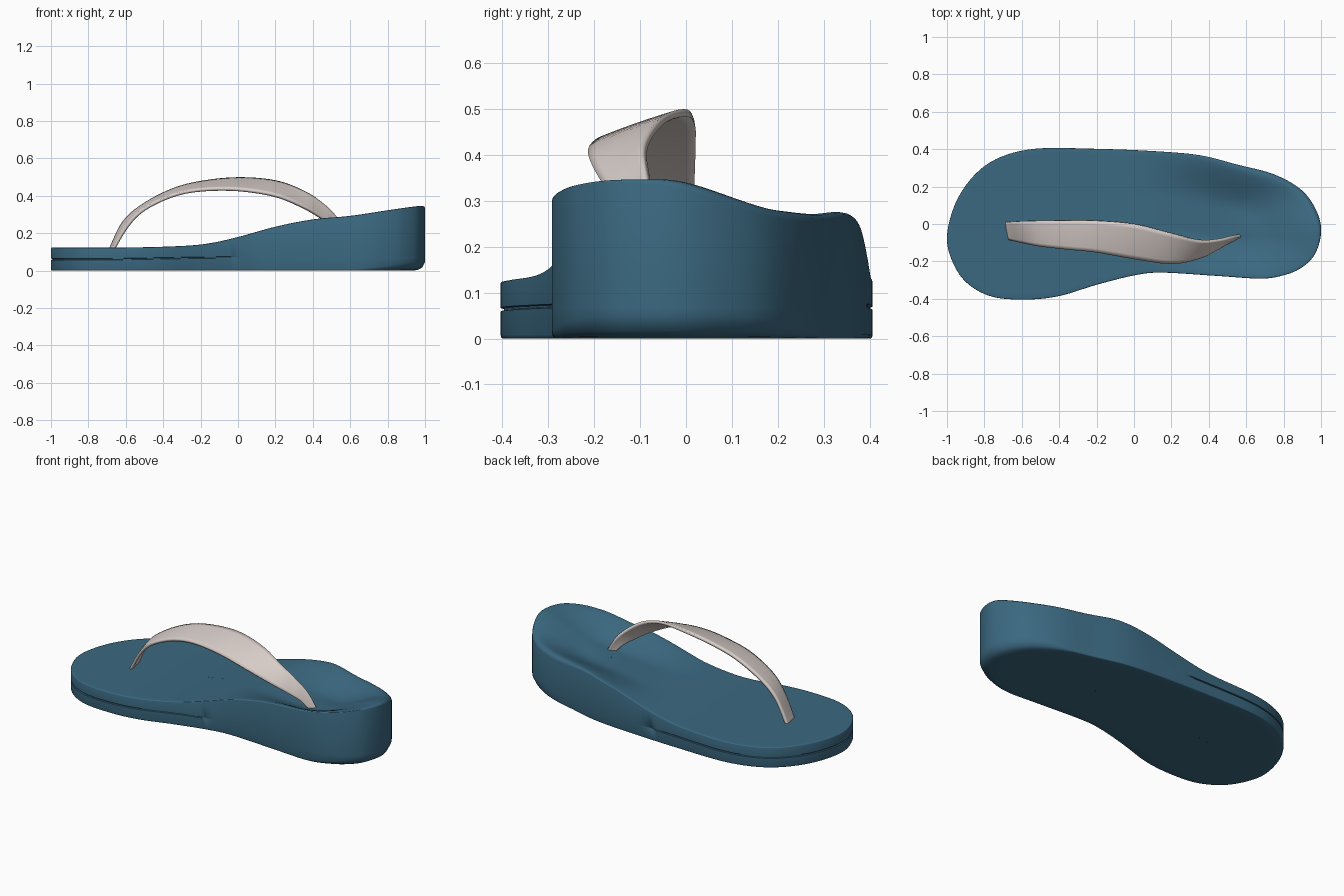
import bpy, bmesh, math
from mathutils import Vector

if "Cube" in bpy.data.objects:
    bpy.data.objects.remove(bpy.data.objects["Cube"])


def material(name, rgb):
    m = bpy.data.materials.new(name)
    m.diffuse_color = (*rgb, 1)
    m.use_nodes = True
    m.node_tree.nodes["Principled BSDF"].inputs["Base Color"].default_value = m.diffuse_color
    return m


def spline(pts, n, closed=False):
    """Catmull-Rom curve with n samples per span."""
    pts = [Vector(p) for p in pts]
    c, out = len(pts), []
    for i in range(c if closed else c - 1):
        if closed:
            a, b, d, e = (pts[(i + k) % c] for k in (-1, 0, 1, 2))
        else:
            b, d = pts[i], pts[i + 1]
            a = pts[i - 1] if i else 2 * b - d
            e = pts[i + 2] if i + 2 < c else 2 * d - b
        for k in range(n):
            t = k / n
            out.append(0.5 * (2 * b + (d - a) * t + (2 * a - 5 * b + 4 * d - e) * t * t
                              + (3 * b - a - 3 * d + e) * t ** 3))
    return out if closed else out + [pts[-1]]


def ramp(v, lo, hi):
    t = min(1, max(0, (v - lo) / (hi - lo)))
    return t * t * (3 - 2 * t)


def add_object(name, bm, mat, angle):
    bmesh.ops.recalc_face_normals(bm, faces=bm.faces)
    me = bpy.data.meshes.new(name)
    bm.to_mesh(me)
    bm.free()
    ob = bpy.data.objects.new(name, me)
    bpy.context.collection.objects.link(ob)
    me.materials.append(mat)
    bpy.ops.object.select_all(action='DESELECT')
    ob.select_set(True)
    bpy.context.view_layer.objects.active = ob
    bpy.ops.object.shade_smooth_by_angle(angle=math.radians(angle))
    return ob


teal = material("teal foam", (0.043, 0.138, 0.215))
cream = material("pale strap", (0.68, 0.61, 0.58))

# Sole outline, clockwise from the toe
outline = spline([(-1, -.07), (-.955, .11), (-.855, .26), (-.72, .355), (-.52, .403), (-.2, .402),
                  (.1, .39), (.35, .368), (.55, .318), (.75, .265), (.9, .178), (.98, .06),
                  (1, -.05), (.965, -.165), (.89, -.237), (.8, -.274), (.68, -.292), (.45, -.278),
                  (.15, -.26), (0, -.275), (-.2, -.325), (-.4, -.385), (-.58, -.404),
                  (-.76, -.388), (-.89, -.318), (-.967, -.21)], 8, True)
N = len(outline)
normals = []
for i in range(N):
    d = (outline[(i + 1) % N] - outline[i - 1]).normalized()
    normals.append(Vector((-d.y, d.x)))

# Height of the rim along the foot
profile = spline([(-1, .124), (-.7, .123), (-.4, .128), (-.18, .142), (0, .18), (.2, .235),
                  (.4, .274), (.6, .293), (.8, .323), (.95, .344), (1.01, .348)], 12)


def height(x, y):
    z = profile[-1].y
    for a, b in zip(profile, profile[1:]):
        if x <= b.x:
            z = a.y + (b.y - a.y) * max(0, (x - a.x) / (b.x - a.x))
            break
    return z - .05 * ramp(x, .35, .9) * ramp(y, -.06, .2)


def cup(x, t):
    """Depth of the heel hollow, t from rim (0) to middle (1)."""
    return .08 * ramp(x, -.05, .5) * ramp(t, -.08, .75) * (1 - .3 * ramp(x, .55, .95))


def spine(x):
    x = min(.55, max(-.65, x))
    return Vector((x, .06 - .08 * ramp(abs(x), .1, .7)))


# Sole: rings up the wall, then rings closing the top and bottom
bm = bmesh.new()
rings = []


def ring(fn):
    rings.append([bm.verts.new(fn(outline[i], normals[i])) for i in range(N)])


def wall(zfn, inset):
    def fn(p, n):
        q = p - n * inset(p)
        return (q.x, q.y, zfn(q))
    ring(fn)


def cap(t, inset, zfn):
    def fn(p, n):
        q = (p - n * inset(p)).lerp(spine(p.x), t)
        return (q.x, q.y, zfn(q))
    ring(fn)


heel = lambda x: ramp(x, .6, 1)
under = lambda p: .006 + .06 * heel(p.x)
for t in (1, .7, .4, .15):
    cap(t, under, lambda q: 0)
for a in (0, 25, 50, 90):                        # rounded lower edge, larger at the heel
    s, c = math.sin(math.radians(a)), math.cos(math.radians(a))
    wall(lambda q, c=c: (.008 + .04 * heel(q.x)) * (1 - c),
         lambda p, s=s: under(p) * (1 - s))
groove = lambda p: .007 * (1 - ramp(p.x, -.15, .02))
for z, cut in ((.057, 0), (.059, 1), (.063, 1), (.065, 0)):   # seam around the forefoot
    wall(lambda q, z=z: z + .01 * ramp(q.x, -.8, 0), lambda p, cut=cut: cut * groove(p))
edge = lambda p: .006 + .022 * ramp(p.x, .2, .8) * ramp(p.y, -.2, .1)
for a in (0, 30, 60, 90):                        # softened upper edge
    s, c = math.sin(math.radians(a)), math.cos(math.radians(a))
    wall(lambda q, s=s: height(q.x, q.y) - edge(q) * .8 * (1 - s),
         lambda p, c=c: edge(p) * (1 - c))
for k in range(1, 17):
    cap(k / 16, edge, lambda q, k=k: height(q.x, q.y) - cup(q.x, k / 16) + cup(q.x, 0))
for a, b in zip(rings, rings[1:]):
    for i in range(N):
        j = (i + 1) % N
        bm.faces.new((a[i], a[j], b[j], b[i]))
for centre in (rings[0], rings[-1]):             # weld the two sides along the middle
    bmesh.ops.remove_doubles(bm, verts=centre, dist=.015)
bmesh.ops.remove_doubles(bm, verts=bm.verts, dist=.0005)
bmesh.ops.dissolve_degenerate(bm, edges=bm.edges, dist=.0002)
add_object("sole", bm, teal, 40)

# Strap: a twisted band between an inner and an outer edge curve
inner = spline([(-.69, .01, .10), (-.61, .015, .26), (-.5, .018, .355), (-.35, .02, .432),
                (-.2, .018, .472), (0, 0, .492), (.2, -.05, .476), (.35, -.088, .422),
                (.45, -.085, .358), (.52, -.07, .29), (.575, -.06, .2)], 6)
outer = spline([(-.675, -.08, .10), (-.59, -.1, .24), (-.5, -.118, .328), (-.35, -.135, .4),
                (-.2, -.15, .43), (0, -.185, .432), (.2, -.21, .40), (.35, -.18, .338),
                (.45, -.13, .278), (.5, -.1, .24), (.54, -.08, .19)], 6)
bm = bmesh.new()
rows = []
for i, (a, b) in enumerate(zip(inner, outer)):
    j, k = max(0, i - 1), min(len(inner) - 1, i + 1)
    along = (inner[k] + outer[k]) - (inner[j] + outer[j])
    up = along.cross(a - b).normalized()
    w = (a - b).length
    rows.append([bm.verts.new(a.lerp(b, s / 8) + up * w * .08 * (s / 8) * (1 - s / 8))
                 for s in range(9)])
for r, q in zip(rows, rows[1:]):
    for s in range(8):
        bm.faces.new((r[s], r[s + 1], q[s + 1], q[s]))
strap = add_object("strap", bm, cream, 40)
mod = strap.modifiers.new("thickness", 'SOLIDIFY')
mod.thickness = .016
mod.offset = 0
